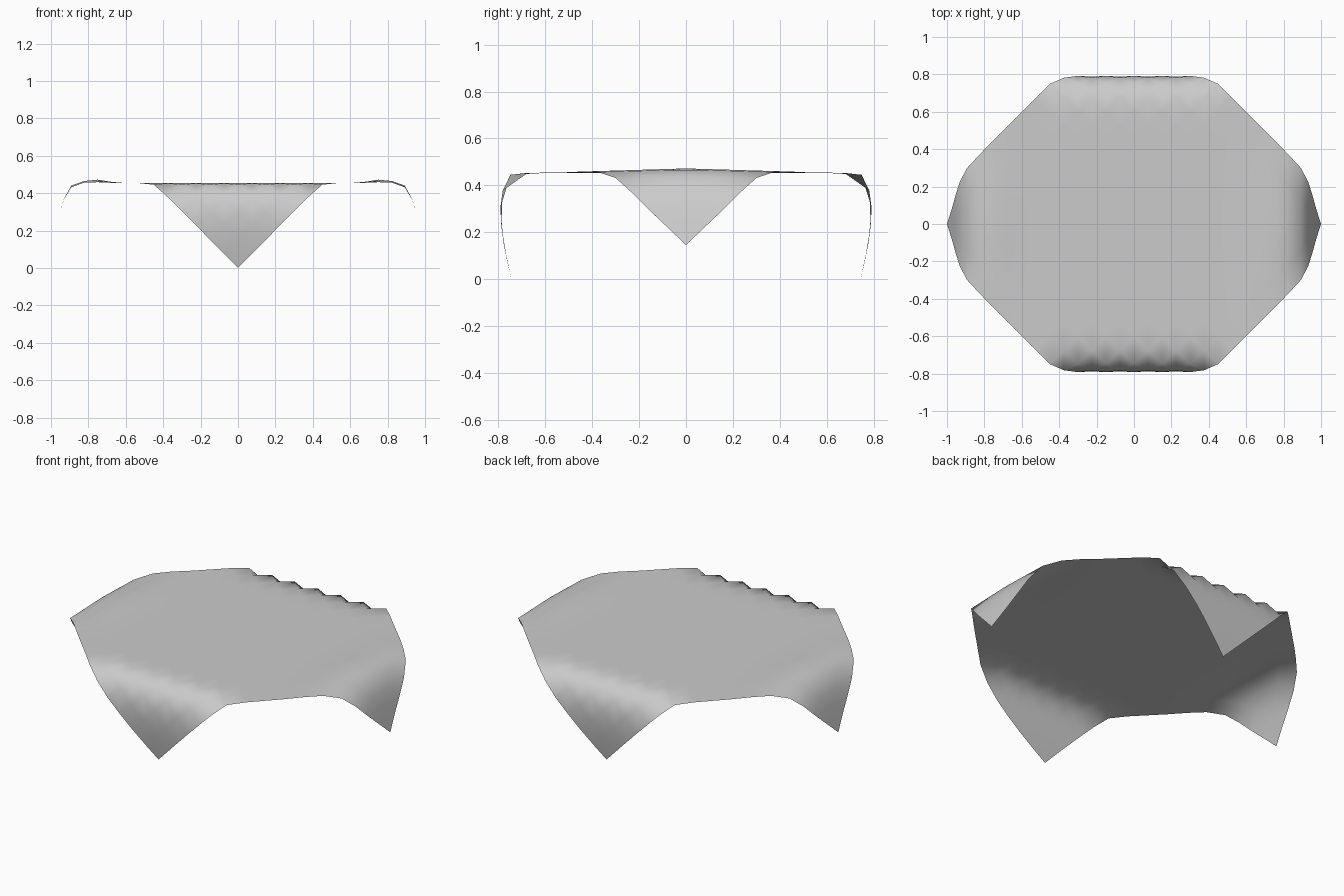
import bpy, bmesh
from math import sqrt, pi
from mathutils import Matrix

if "Cube" in bpy.data.objects:
    bpy.data.objects.remove(bpy.data.objects["Cube"])

HALF = 1.2      # flat distance from centre of the square cloth to each corner
TOP = 0.453     # height of the flat, supported area

# Drape profiles: (flat distance, draped distance, height, extra mid-flap bulge)
SIDE = [(0.525, 0.525, TOP, 0), (0.6, 0.6, 0.454, 0), (0.675, 0.675, 0.455, .006),
        (0.75, 0.75, 0.457, .015), (0.825, 0.822, 0.453, .014),
        (0.9, 0.892, 0.425, .015), (0.975, 0.932, 0.358, .01),
        (1.05, 0.955, 0.288, 0), (1.125, 0.976, 0.217, 0), (1.2, 1.0, 0.145, 0)]
FRONT = [(0.675, 0.675, TOP, 0), (0.75, 0.749, 0.445, 0), (0.825, 0.782, 0.378, 0),
         (0.9, 0.792, 0.303, 0), (0.975, 0.788, 0.228, 0), (1.05, 0.778, 0.152, 0),
         (1.125, 0.763, 0.076, 0), (1.2, 0.745, 0.0, 0)]


def drape(profile, dist, across):
    """Bend a flat distance along the profile; returns new distance and height."""
    u = abs(dist)
    if u <= profile[0][0]:
        return dist, TOP
    u = min(u, HALF)
    for a, b in zip(profile, profile[1:]):
        if u <= b[0] + 1e-5:
            t = (u - a[0]) / (b[0] - a[0])
            d, z, bulge = (a[k] + (b[k] - a[k]) * t for k in (1, 2, 3))
            z += bulge * max(0, 1 - abs(across) / 0.5)
            return (d if dist > 0 else -d), z


# Square cloth turned 45 degrees, with its four corners hanging down
bm = bmesh.new()
bmesh.ops.create_grid(bm, x_segments=16, y_segments=16, size=HALF / sqrt(2),
                      matrix=Matrix.Rotation(pi / 4, 4, 'Z'))
for v in bm.verts:
    x, y = v.co.x, v.co.y
    nx, zx = drape(SIDE, x, y)
    ny, zy = drape(FRONT, y, x)
    v.co = (nx, ny, TOP + (zx - TOP) + (zy - TOP))
for f in bm.faces:
    f.smooth = True
mesh = bpy.data.meshes.new("table_cloth")
bm.to_mesh(mesh)
bm.free()
cloth = bpy.data.objects.new("table_cloth", mesh)
bpy.context.collection.objects.link(cloth)
